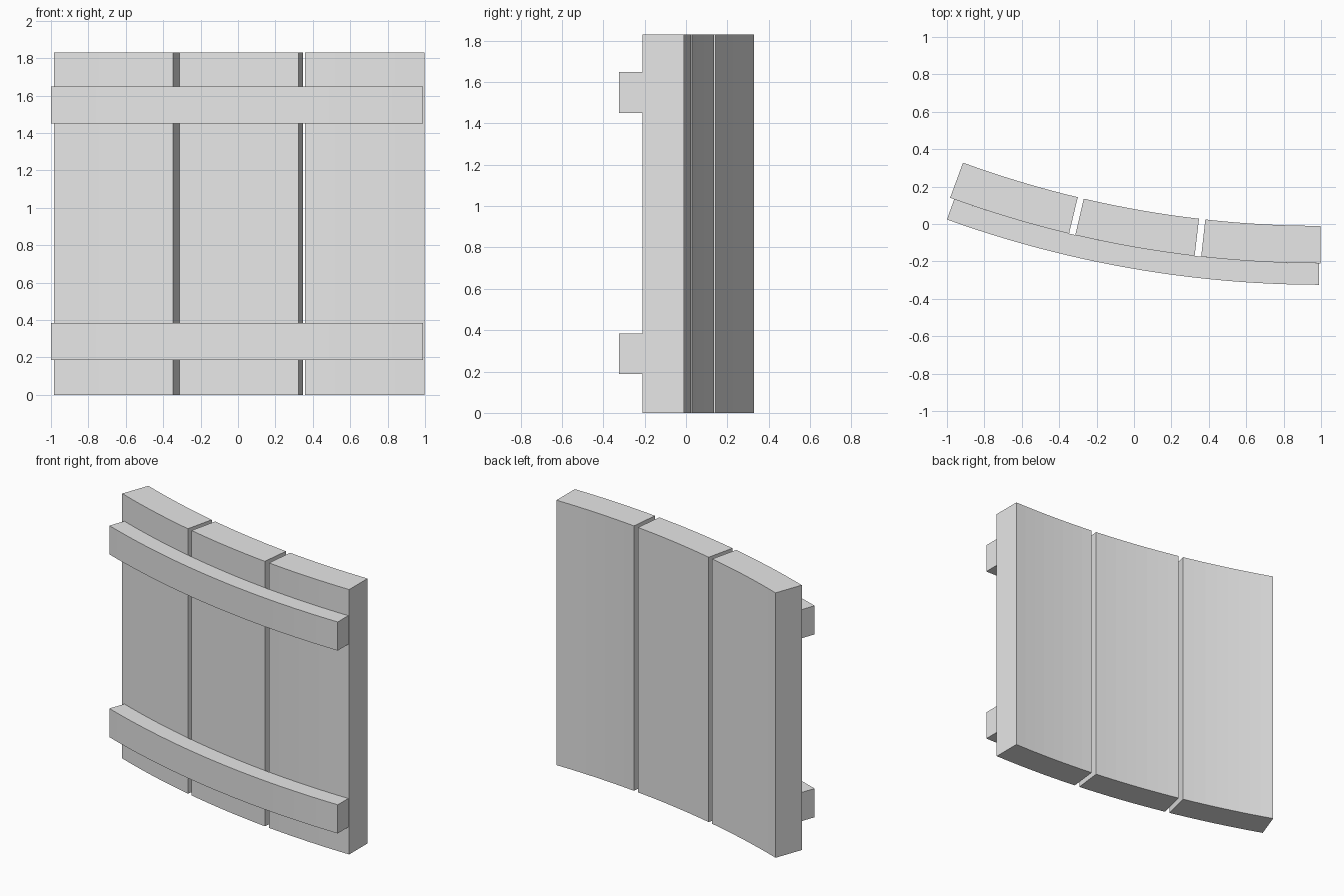
import bpy, bmesh, math

if "Cube" in bpy.data.objects:
    bpy.data.objects.remove(bpy.data.objects["Cube"])

# Shared centre of the curved panel
CX, CY = 0.997, 5.565
R_BACK, R_FACE, R_RAIL = 5.575, 5.775, 5.89

grey = bpy.data.materials.new("plain grey")
grey.diffuse_color = (0.8, 0.8, 0.8, 1)
grey.use_nodes = True
grey.node_tree.nodes["Principled BSDF"].inputs["Base Color"].default_value = grey.diffuse_color


def arc_block(name, a0, a1, r0, r1, z0, z1, steps):
    """Solid block bent along an arc, angles in degrees from the right end."""
    bm = bmesh.new()
    rings = []
    for i in range(steps + 1):
        a = math.radians(a0 + (a1 - a0) * i / steps)
        s, c = math.sin(a), math.cos(a)
        rings.append([bm.verts.new((CX - r * s, CY - r * c, z))
                      for r, z in ((r0, z0), (r1, z0), (r1, z1), (r0, z1))])
    for p, q in zip(rings, rings[1:]):
        for k in range(4):
            j = (k + 1) % 4
            bm.faces.new((p[k], p[j], q[j], q[k]))
    bm.faces.new(rings[0])
    bm.faces.new(rings[-1])
    bmesh.ops.recalc_face_normals(bm, faces=bm.faces)
    mesh = bpy.data.meshes.new(name)
    bm.to_mesh(mesh)
    bm.free()
    mesh.materials.append(grey)
    obj = bpy.data.objects.new(name, mesh)
    bpy.context.collection.objects.link(obj)
    return obj


# Three upright boards separated by narrow gaps
for side, a0, a1 in (("right", 0.0, 6.34), ("middle", 6.69, 13.12), ("left", 13.46, 20.05)):
    arc_block(side + "_board", a0, a1, R_BACK, R_FACE, 0, 1.83, 8)

# Two curved rails across the front
for side, z in (("lower", 0.187), ("upper", 1.45)):
    arc_block(side + "_rail", 0.07, 19.82, R_FACE, R_RAIL, z, z + 0.198, 24)
